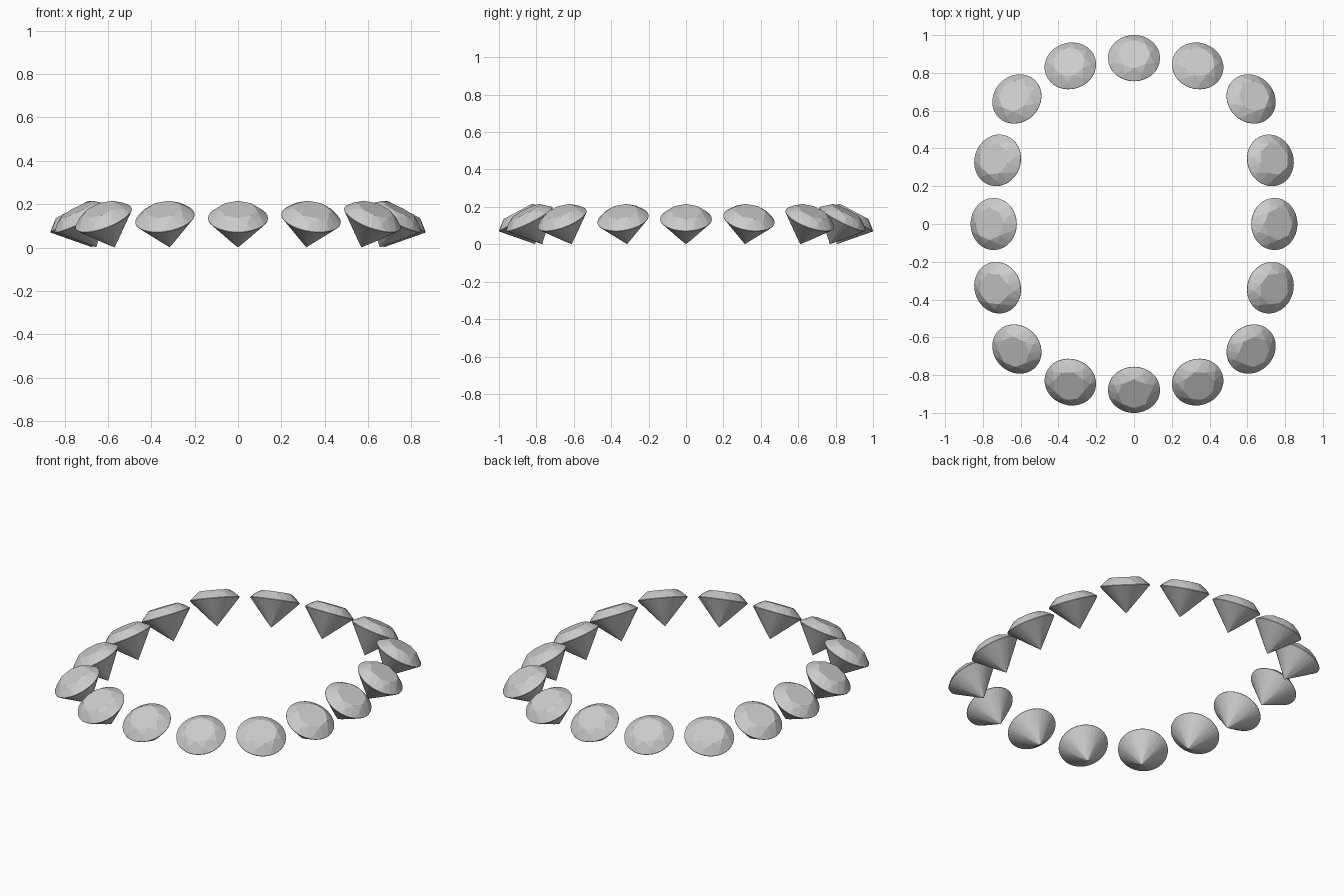
import bpy, bmesh
from math import sin, cos, pi, radians
from mathutils import Matrix

if "Cube" in bpy.data.objects:
    bpy.data.objects.remove(bpy.data.objects["Cube"])

R = 0.138            # girdle radius
CROWN = 0.046        # crown height
PAVILION = 0.152     # pavilion depth
TILT = radians(28)   # outward lean
GIRDLE_Z = 0.135     # height of girdle centre


def ring(n, r, z, turn=0.0):
    return [(r * cos(turn + 2 * pi * i / n), r * sin(turn + 2 * pi * i / n), z)
            for i in range(n)]


# brilliant cut: table, kite tips, girdle, lower facet tips and culet
def brilliant_mesh():
    points = (ring(8, R * 0.62, CROWN)
              + ring(8, R * 0.82, CROWN * 0.57, pi / 8)
              + ring(32, R, 0.0015) + ring(32, R, -0.0015)
              + ring(8, R * 0.25, -PAVILION * 0.765, pi / 8)
              + [(0, 0, -PAVILION)])
    bm = bmesh.new()
    verts = [bm.verts.new(p) for p in points]
    bmesh.ops.convex_hull(bm, input=verts)
    bmesh.ops.dissolve_limit(bm, angle_limit=radians(0.5),
                             verts=bm.verts[:], edges=bm.edges[:])
    bmesh.ops.recalc_face_normals(bm, faces=bm.faces[:])
    mesh = bpy.data.meshes.new("brilliant_gem")
    bm.to_mesh(mesh)
    bm.free()
    return mesh


gem = brilliant_mesh()


def place(x, y, heading):
    obj = bpy.data.objects.new("gem", gem)
    bpy.context.collection.objects.link(obj)
    # lean the stone axis outward along its heading
    obj.matrix_world = (Matrix.Translation((x, y, GIRDLE_Z))
                        @ Matrix.Rotation(heading, 4, 'Z')
                        @ Matrix.Rotation(TILT, 4, 'Y'))


# stones at the ends of both axes
for s in (1, -1):
    place(0.743 * s, 0, 0 if s > 0 else pi)
    place(0, 0.878 * s, pi / 2 * s)

# three stones in each quadrant: x, y, heading from the x axis
for x, y, deg in ((0.722, 0.337, 18), (0.62, 0.662, 45), (0.337, 0.837, 72)):
    a = radians(deg)
    for sx in (1, -1):
        for sy in (1, -1):
            place(x * sx, y * sy, (a if sx > 0 else pi - a) * sy)
